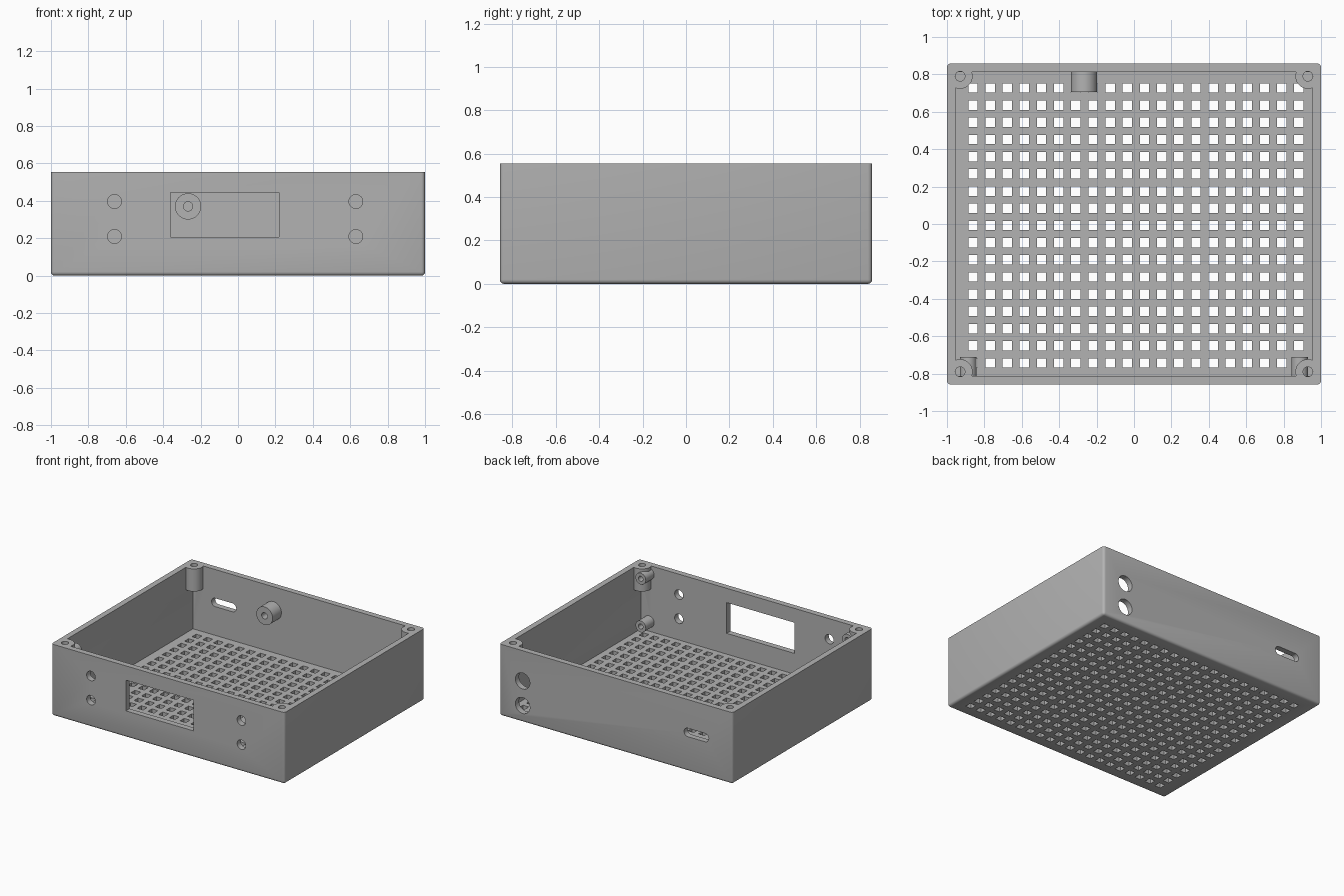
import bpy, bmesh, math
from mathutils import Matrix, Vector

cube = bpy.data.objects.get("Cube")
if cube:
    bpy.data.objects.remove(cube, do_unlink=True)

HX, HY, TOP = 1.0, 0.858, 0.555     # outer half sizes and height
WALL, FLOOR = 0.045, 0.045
IX, IY = HX - WALL, HY - WALL       # inner half sizes


def add_box(bm, x, y, z):
    """Add a box spanning the given (low, high) ranges."""
    size = [r[1] - r[0] for r in (x, y, z)]
    mid = Vector([(r[0] + r[1]) / 2 for r in (x, y, z)])
    mat = Matrix.Translation(mid) @ Matrix.Diagonal((*size, 1))
    return bmesh.ops.create_cube(bm, size=1, matrix=mat)["verts"]


def add_cyl(bm, radius, start, end, sides=32):
    """Add a capped cylinder between two points."""
    a, b = Vector(start), Vector(end)
    turn = (b - a).to_track_quat("Z", "Y").to_matrix().to_4x4()
    bmesh.ops.create_cone(bm, cap_ends=True, segments=sides, radius1=radius,
                          radius2=radius, depth=(b - a).length,
                          matrix=Matrix.Translation((a + b) / 2) @ turn)


def finish(bm, name):
    mesh = bpy.data.meshes.new(name)
    bm.to_mesh(mesh)
    bm.free()
    obj = bpy.data.objects.new(name, mesh)
    bpy.context.collection.objects.link(obj)
    return obj


def cut(target, bm, name):
    """Subtract a cutter mesh from the target, then discard the cutter."""
    cutter = finish(bm, name)
    cutter.hide_render = True
    mod = target.modifiers.new(name, "BOOLEAN")
    mod.operation, mod.solver, mod.object = "DIFFERENCE", "EXACT", cutter
    mod.use_self = True
    bpy.context.view_layer.objects.active = target
    bpy.ops.object.modifier_apply(modifier=mod.name)
    bpy.data.objects.remove(cutter, do_unlink=True)


corners = [(sx * 0.93, sy * 0.79) for sx in (-1, 1) for sy in (-1, 1)]
front_bosses = [(sx * 0.886, z) for sx in (-1, 1) for z in (0.12, 0.49)]
BACK_BOSS = (-0.267, 0.37)

# Outer shell block with rounded vertical and bottom edges
bm = bmesh.new()
add_box(bm, (-HX, HX), (-HY, HY), (0, TOP))
soft = [e for e in bm.edges if min(v.co.z for v in e.verts) < 0.01]
bmesh.ops.bevel(bm, geom=soft, offset=0.02, segments=4, profile=0.5, affect="EDGES")
enclosure = finish(bm, "enclosure")

# Cavity, with the corner screw posts and standoffs left standing in it
bm = bmesh.new()
add_box(bm, (-IX, IX), (-IY, IY), (FLOOR, TOP + 0.1))
cavity = finish(bm, "cavity_cutter")
cavity.hide_render = True
bm = bmesh.new()
for x, y in corners:
    add_cyl(bm, 0.067, (x, y, 0.38), (x, y, TOP + 0.2), 48)
cut(cavity, bm, "corner_posts")
bm = bmesh.new()
for x, z in front_bosses:
    add_cyl(bm, 0.044, (x, -HY - 0.1, z), (x, -0.71, z))
bx, bz = BACK_BOSS
add_cyl(bm, 0.07, (bx, 0.706, bz), (bx, HY + 0.1, bz), 48)
cut(cavity, bm, "standoffs")

bm = bmesh.new()
bm.from_mesh(cavity.data)
bpy.data.objects.remove(cavity, do_unlink=True)
cut(enclosure, bm, "cavity")

# Screw holes in posts and standoffs
bm = bmesh.new()
for x, y in corners:
    add_cyl(bm, 0.026, (x, y, 0.36), (x, y, TOP + 0.1), 24)
cut(enclosure, bm, "post_holes")
bm = bmesh.new()
for x, z in front_bosses:
    add_cyl(bm, 0.02, (x, -IY + 0.01, z), (x, -0.6, z), 24)
add_cyl(bm, 0.025, (bx, 0.6, bz), (bx, IY - 0.01, bz), 24)
cut(enclosure, bm, "standoff_holes")

# Front display window and button holes
bm = bmesh.new()
front = (-HY - 0.1, -IY + 0.03)
add_box(bm, (-0.36, 0.22), front, (0.206, 0.444))
for x in (-0.66, 0.63):
    for z in (0.209, 0.396):
        add_cyl(bm, 0.037, (x, front[0], z), (x, front[1], z))
cut(enclosure, bm, "front_openings")

# Back cable holes and rounded slot
bm = bmesh.new()
back = (IY - 0.03, HY + 0.1)
for z in (0.13, 0.32):
    add_cyl(bm, 0.062, (0.8, back[0], z), (0.8, back[1], z), 40)
slot = bmesh.new()
add_cyl(slot, 0.033, (-0.69, back[0], 0.3), (-0.69, back[1], 0.3))
for v in slot.verts:
    v.co.x += math.copysign(0.073, v.co.x + 0.69 + 1e-5)
slot_mesh = bpy.data.meshes.new("slot")
slot.to_mesh(slot_mesh)
slot.free()
bm.from_mesh(slot_mesh)
bpy.data.meshes.remove(slot_mesh)
cut(enclosure, bm, "back_openings")

# Grid of square vents through the floor
bm = bmesh.new()
for i in range(20):
    for j in range(17):
        x, y = -0.861 + 0.0917 * i, -0.743 + 0.0919 * j
        add_box(bm, (x - 0.025, x + 0.025), (y - 0.025, y + 0.025), (-0.05, FLOOR + 0.015))
cut(enclosure, bm, "floor_vents")

# Single plain grey plastic
grey = bpy.data.materials.new("grey_plastic")
grey.use_nodes = True
colour = (0.45, 0.45, 0.45, 1)
grey.diffuse_color = colour
grey.node_tree.nodes["Principled BSDF"].inputs["Base Color"].default_value = colour
enclosure.data.materials.clear()
enclosure.data.materials.append(grey)

bpy.ops.object.select_all(action="DESELECT")
enclosure.select_set(True)
bpy.context.view_layer.objects.active = enclosure
bpy.ops.object.shade_smooth_by_angle(angle=math.radians(35))
